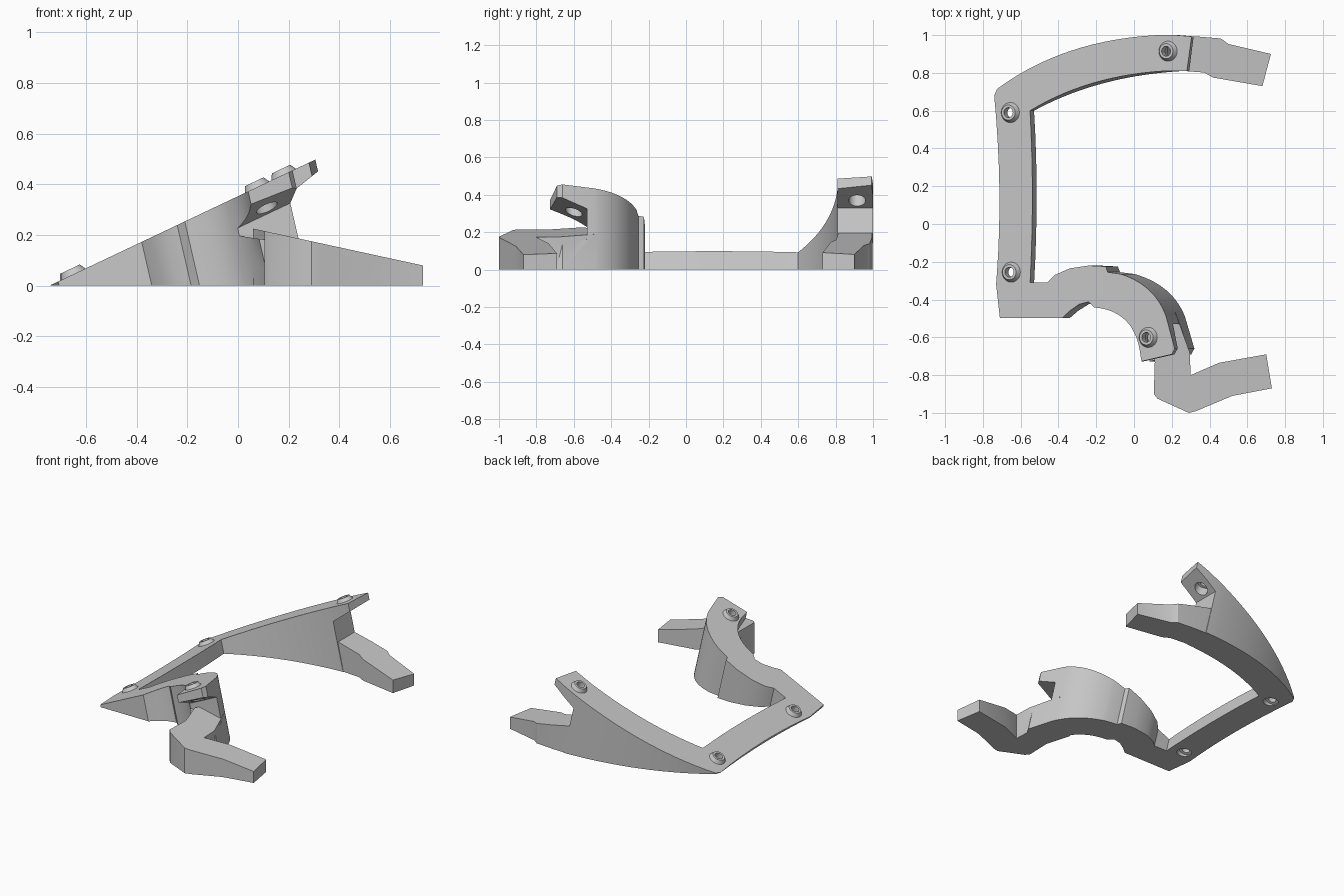
import bpy
import bmesh
from mathutils import Vector

if "Cube" in bpy.data.objects:
    bpy.data.objects.remove(bpy.data.objects["Cube"], do_unlink=True)

SLOPE = 0.474
LEAN = 0.109
NORMAL = Vector((-SLOPE, 0, 1)).normalized()

grey = bpy.data.materials.new("plain grey")
grey.use_nodes = True
colour = (0.58, 0.58, 0.58, 1)
grey.diffuse_color = colour
grey.node_tree.nodes["Principled BSDF"].inputs["Base Color"].default_value = colour


def ramp(x):
    return SLOPE * (x + 0.745)


def leg_top(x):
    return 0.21 - 0.217 * (x - 0.13)


def bow(a, m, b, n=14):
    """Smooth curve from a through m to b."""
    a, m, b = Vector(a), Vector(m), Vector(b)
    c = 2 * m - (a + b) / 2
    return [tuple(a * (1 - t) ** 2 + c * 2 * t * (1 - t) + b * t * t)
            for t in (i / n for i in range(n + 1))]


def solid(name, lower, upper):
    """Close two matching loops of points into a solid."""
    bm = bmesh.new()
    lo = [bm.verts.new(p) for p in lower]
    up = [bm.verts.new(p) for p in upper]
    bm.faces.new(lo)
    bm.faces.new(up)
    for i in range(len(lo)):
        j = (i + 1) % len(lo)
        bm.faces.new((lo[i], lo[j], up[j], up[i]))
    bmesh.ops.recalc_face_normals(bm, faces=bm.faces)
    mesh = bpy.data.meshes.new(name)
    bm.to_mesh(mesh)
    bm.free()
    mesh.materials.append(grey)
    ob = bpy.data.objects.new(name, mesh)
    bpy.context.collection.objects.link(ob)
    return ob


def plan_solid(name, outline, top, lean=0.0):
    lower = [(x + lean * (x + 0.745), y, 0) for x, y in outline]
    return solid(name, lower, [(x, y, top(x)) for x, y in outline])


def cone(name, x, y, start, end, r1, r2):
    """Round part standing square to the ramp at x, y."""
    bpy.ops.mesh.primitive_cone_add(
        vertices=32, radius1=r1, radius2=r2, depth=end - start,
        location=Vector((x, y, ramp(x))) + NORMAL * (start + end) / 2,
        rotation=NORMAL.to_track_quat('Z', 'Y').to_euler())
    ob = bpy.context.object
    ob.name = name
    ob.data.materials.append(grey)
    return ob


def combine(target, tool, operation):
    tool.hide_render = True
    mod = target.modifiers.new("combine", 'BOOLEAN')
    mod.operation = operation
    mod.solver = 'EXACT'
    mod.object = tool
    bpy.context.view_layer.objects.active = target
    bpy.ops.object.modifier_apply(modifier=mod.name)
    bpy.data.objects.remove(tool, do_unlink=True)


# Sloping frame: left bar, back arm and curved front arm
outline = (
    [(-0.71, -0.498), (-0.73, -0.32)]
    + bow((-0.725, -0.25), (-0.713, 0.2), (-0.74, 0.68), 8)
    + bow((-0.725, 0.715), (-0.34, 0.915), (0.12, 1.0))
    + [(0.22, 1.0), (0.305, 0.993), (0.28, 0.81)]
    + bow((0.16, 0.81), (-0.22, 0.745), (-0.55, 0.6))
    + bow((-0.55, 0.59), (-0.538, 0.15), (-0.55, -0.31), 8)
    + [(-0.46, -0.31), (-0.42, -0.27), (-0.34, -0.235)]
    + [(-0.24, -0.22), (-0.15, -0.225), (-0.14, -0.255)]
    + bow((-0.07, -0.265), (0.08, -0.35), (0.17, -0.49))
    + [(0.215, -0.66), (0.2, -0.69), (0.04, -0.727)]
    + bow((0.035, -0.7), (-0.04, -0.515), (-0.21, -0.442))
    + [(-0.24, -0.412), (-0.29, -0.425), (-0.34, -0.46), (-0.38, -0.498)])
frame = plan_solid("bracket_frame", outline, ramp, LEAN)

# Notch under the back tab
notch = [(0.165, 0.33), (0.6, 0.68), (0.6, -0.1), (0.265, -0.1)]
combine(frame, solid("back_notch", [(x, 0.7, z) for x, z in notch],
                     [(x, 1.1, z) for x, z in notch]), 'DIFFERENCE')


# Notch under the front tab, down to the leg
def front_notch_loop(x, floor):
    roof = ramp(x)
    return [(x, -0.53, roof - 0.125), (x, -0.8, roof - 0.03),
            (x, -0.8, floor), (x, -0.53, floor)]


combine(frame, solid("front_notch", front_notch_loop(-0.02, 0.2),
                     front_notch_loop(0.6, 0.11)), 'DIFFERENCE')

# Legs
back_leg = [(0.2, 0.815), (0.37, 0.802), (0.42, 0.775), (0.68, 0.73),
            (0.725, 0.9), (0.5, 0.953), (0.46, 0.982), (0.33, 0.993), (0.2, 0.996)]
front_leg = [(0.06, -0.56), (0.11, -0.73), (0.105, -0.9), (0.125, -0.925),
             (0.29, -1.0), (0.33, -0.99), (0.52, -0.91), (0.73, -0.87),
             (0.7, -0.69), (0.45, -0.735), (0.3, -0.8), (0.295, -0.68),
             (0.22, -0.47), (0.1, -0.44)]
for name, shape in (("back_leg", back_leg), ("front_leg", front_leg)):
    combine(frame, plan_solid(name, shape, leg_top), 'UNION')

# Raised screw bosses with stepped holes
for x, y in ((-0.655, 0.59), (-0.65, -0.255), (0.075, -0.6), (0.18, 0.915)):
    combine(frame, cone("boss", x, y, -0.012, 0.024, 0.06, 0.04), 'UNION')
    combine(frame, cone("hole", x, y, -0.15, 0.1, 0.026, 0.026), 'DIFFERENCE')
    combine(frame, cone("recess", x, y, -0.15, -0.02, 0.045, 0.045), 'DIFFERENCE')

bpy.ops.object.select_all(action='DESELECT')
frame.select_set(True)
bpy.context.view_layer.objects.active = frame
bpy.ops.object.shade_smooth_by_angle(angle=0.5)
